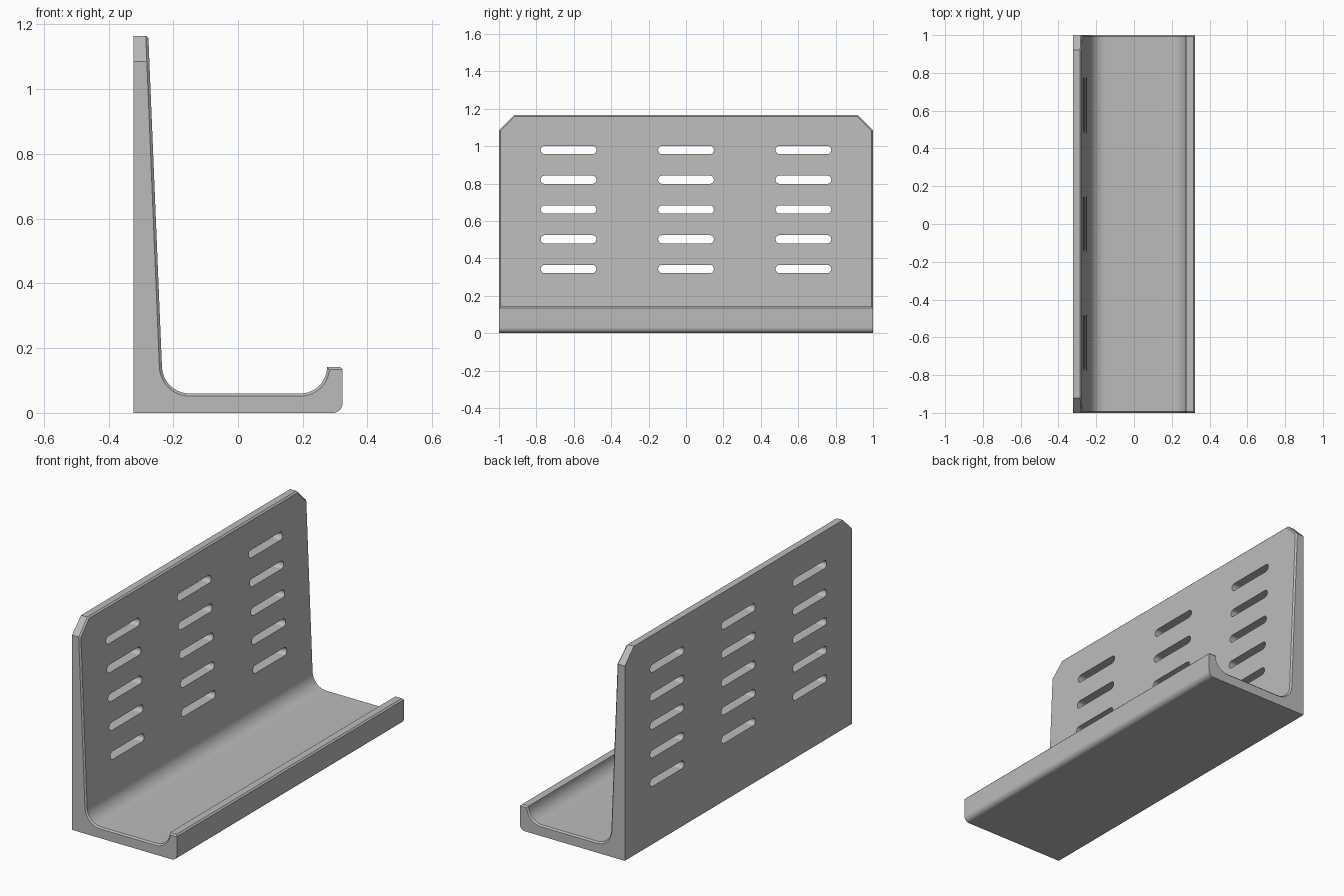
import bpy, bmesh, math
from mathutils import Vector

cube = bpy.data.objects.get("Cube")
if cube:
    bpy.data.objects.remove(cube, do_unlink=True)

HALF = 1.0         # half length along y
TOP = 1.165        # height of the back wall
LIP = 0.142        # height of the front lip
BACK, OUTER = -0.323, 0.323
CORNER = 0.08      # clipped wall corners
CHAMFER = 0.008

grey = bpy.data.materials.new("plain grey")
grey.use_nodes = True
colour = (0.5, 0.5, 0.5, 1)
grey.diffuse_color = colour
grey.node_tree.nodes["Principled BSDF"].inputs["Base Color"].default_value = colour


def arc(cx, cz, r, start, end, steps=10):
    angles = [math.radians(start + (end - start) * i / steps) for i in range(steps + 1)]
    return [(cx + r * math.cos(a), cz + r * math.sin(a)) for a in angles]


def make_object(name, bm):
    bmesh.ops.recalc_face_normals(bm, faces=bm.faces)
    mesh = bpy.data.meshes.new(name)
    bm.to_mesh(mesh)
    bm.free()
    mesh.materials.append(grey)
    obj = bpy.data.objects.new(name, mesh)
    bpy.context.collection.objects.link(obj)
    return obj


def add_prism(bm, points, offset):
    face = bm.faces.new([bm.verts.new(p) for p in points])
    result = bmesh.ops.extrude_face_region(bm, geom=[face])
    moved = [v for v in result["geom"] if isinstance(v, bmesh.types.BMVert)]
    bmesh.ops.translate(bm, verts=moved, vec=offset)


# Tray cross-section: tapered wall, rounded floor corners, raised lip
profile = [(BACK, 0)]
profile += arc(OUTER - 0.03, 0.03, 0.03, -90, 0, 8)
profile += [(OUTER, LIP)]
profile += arc(0.193, LIP, 0.082, 0, -90)
profile += arc(-0.15, 0.145, 0.085, 270, 182.4)
profile += [(-0.277, TOP), (BACK, TOP)]
bm = bmesh.new()
add_prism(bm, [(x, -HALF, z) for x, z in profile], Vector((0, 2 * HALF, 0)))

# Clip both upper wall corners
for side in (-1, 1):
    cut = bmesh.ops.bisect_plane(
        bm, geom=bm.verts[:] + bm.edges[:] + bm.faces[:],
        plane_co=(0, side * HALF, TOP - CORNER), plane_no=(0, side, 1), clear_outer=True)
    rim = [e for e in cut["geom_cut"] if isinstance(e, bmesh.types.BMEdge)]
    bmesh.ops.contextual_create(bm, geom=rim)
bmesh.ops.recalc_face_normals(bm, faces=bm.faces)


# Chamfer the inner rim, the wall top and the lip's outer edge
def on_rim(edge):
    mid = (edge.verts[0].co + edge.verts[1].co) / 2
    is_end = any(abs(f.normal.y) > 0.5 for f in edge.link_faces)
    inner = -0.29 < mid.x < OUTER - 0.005 and mid.z > 0.055
    wall_top = mid.z > TOP - 0.001 and mid.x > -0.29
    lip_edge = mid.x > OUTER - 0.001 and abs(mid.z - LIP) < 0.001
    return (is_end and inner) or wall_top or lip_edge


bmesh.ops.bevel(bm, geom=[e for e in bm.edges if on_rim(e)], offset=CHAMFER,
                offset_type='OFFSET', segments=1, affect='EDGES', clamp_overlap=True)
tray = make_object("slotted_tray", bm)

# Slot cutters: three columns of five rounded slots
bm = bmesh.new()
for y in (-0.628, 0, 0.628):
    for row in range(5):
        z = 0.343 + row * 0.159
        outline = arc(y + 0.127, z, 0.022, -90, 90) + arc(y - 0.127, z, 0.022, 90, 270)
        add_prism(bm, [(-0.4, py, pz) for py, pz in outline], Vector((0.3, 0, 0)))
cutter = make_object("slot_cutters", bm)
cutter.hide_render = True
cutter.hide_set(True)

bpy.context.view_layer.objects.active = tray
tray.select_set(True)
slots = tray.modifiers.new("slots", 'BOOLEAN')
slots.operation = 'DIFFERENCE'
slots.solver = 'EXACT'
slots.object = cutter
bpy.ops.object.modifier_apply(modifier=slots.name)
bpy.data.objects.remove(cutter, do_unlink=True)

# Smooth curves, crisp edges, flat broad faces
bpy.ops.object.shade_smooth_by_angle(angle=math.radians(25))
weighted = tray.modifiers.new("weighted_normals", 'WEIGHTED_NORMAL')
weighted.keep_sharp = True
